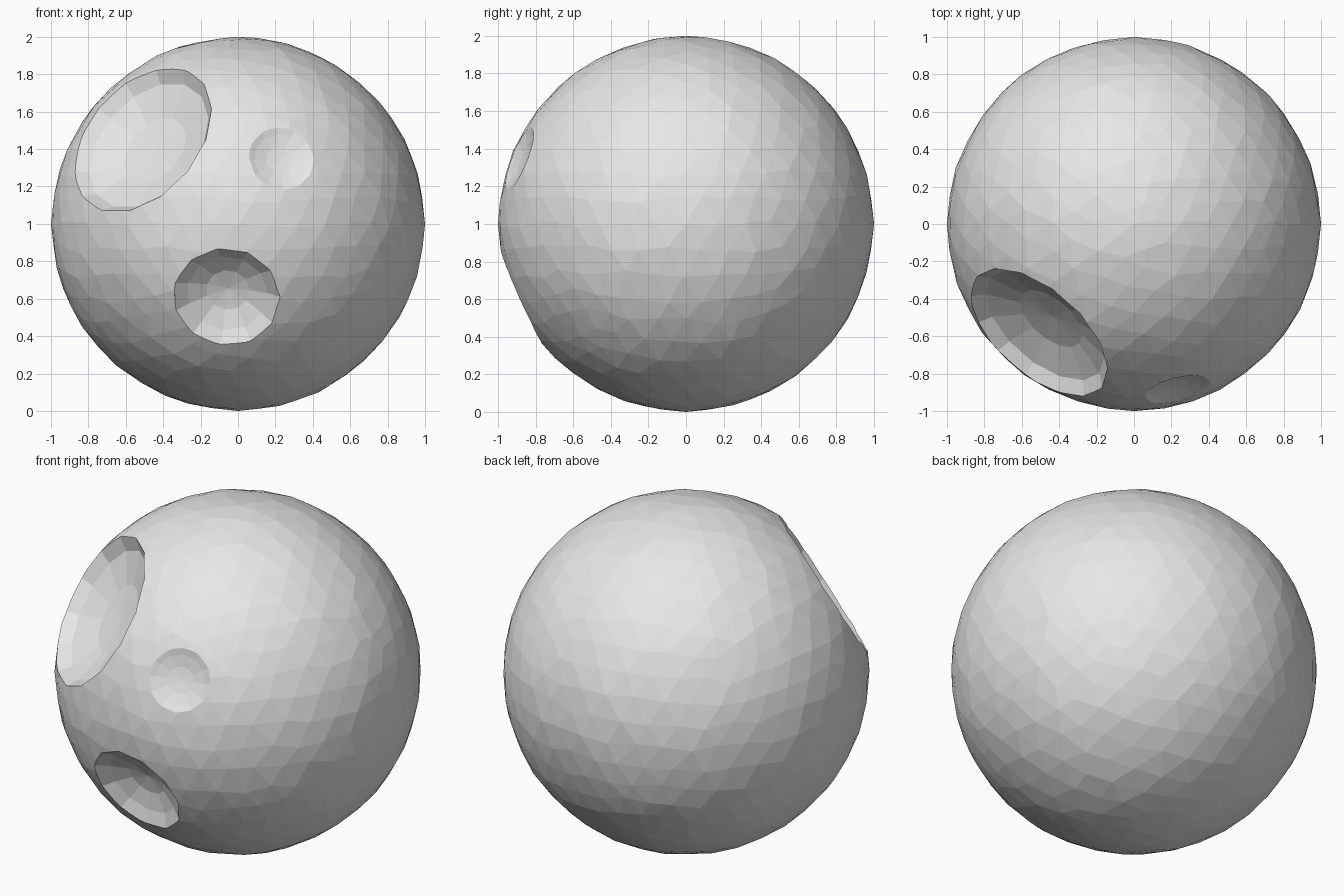
import bpy, bmesh, math, random
from mathutils import Vector

random.seed(4)
if "Cube" in bpy.data.objects:
    bpy.data.objects.remove(bpy.data.objects["Cube"])

# Plain grey stone
grey = bpy.data.materials.new("grey_stone")
grey.use_nodes = True
colour = (0.8, 0.8, 0.8, 1)
grey.diffuse_color = colour
grey.node_tree.nodes["Principled BSDF"].inputs["Base Color"].default_value = colour

CENTRE = Vector((0, 0, 1))


def add_object(name, bm):
    mesh = bpy.data.meshes.new(name)
    bmesh.ops.recalc_face_normals(bm, faces=bm.faces)
    bm.to_mesh(mesh)
    bm.free()
    mesh.materials.append(grey)
    obj = bpy.data.objects.new(name, mesh)
    bpy.context.collection.objects.link(obj)
    return obj


# Faceted ball with slightly uneven facets
bm = bmesh.new()
bmesh.ops.create_icosphere(bm, subdivisions=4, radius=1)
for v in bm.verts:
    if max(abs(c) for c in v.co) < 0.999:
        shift = Vector([random.uniform(-0.02, 0.02) for _ in range(3)])
        v.co = (v.co + shift).normalized() * random.uniform(0.994, 1)
    v.co += CENTRE
moon = add_object("moon_ball", bm)


# Lathed dish whose rim lies on the ball
def crater_cutter(name, direction, radius, depth, sides, bowl):
    axis = Vector(direction).normalized()
    turn = axis.to_track_quat("Z", "Y")
    rim_centre = CENTRE + axis * math.sqrt(1 - radius * radius)
    profile = [(f * radius, -h * depth) for f, h in bowl]
    profile += [(radius, 0), (radius * 1.15, 0.2)]
    bm = bmesh.new()
    rings = []
    for r, h in profile:
        rings.append([bm.verts.new(rim_centre + turn @ Vector((
            r * math.cos(math.tau * i / sides),
            r * math.sin(math.tau * i / sides), h))) for i in range(sides)])
    bottom = bm.verts.new(rim_centre - axis * depth)
    for i in range(sides):
        j = (i + 1) % sides
        bm.faces.new((bottom, rings[0][j], rings[0][i]))
        for low, high in zip(rings, rings[1:]):
            bm.faces.new((low[i], low[j], high[j], high[i]))
    bm.faces.new(rings[-1])
    return add_object(name, bm)


dish = [(0.45, 0.88), (0.86, 0.45)]
round_bowl = [(0.4, 0.84), (0.75, 0.44)]
craters = [
    ("large_crater", (-0.51, -0.58, 0.45), 0.45, 0.13, 14, dish),
    ("lower_crater", (-0.06, -0.87, -0.39), 0.29, 0.11, 11, round_bowl),
    ("small_crater", (0.23, -0.89, 0.35), 0.19, 0.035, 12, round_bowl),
]

# Carve the craters
bpy.context.view_layer.objects.active = moon
for spec in craters:
    cutter = crater_cutter(*spec)
    cutter.hide_render = True
    mod = moon.modifiers.new(spec[0], "BOOLEAN")
    mod.operation = "DIFFERENCE"
    mod.solver = "EXACT"
    mod.object = cutter
    bpy.ops.object.modifier_apply(modifier=mod.name)
    bpy.data.objects.remove(cutter)

for face in moon.data.polygons:
    face.use_smooth = False
    face.material_index = 0
